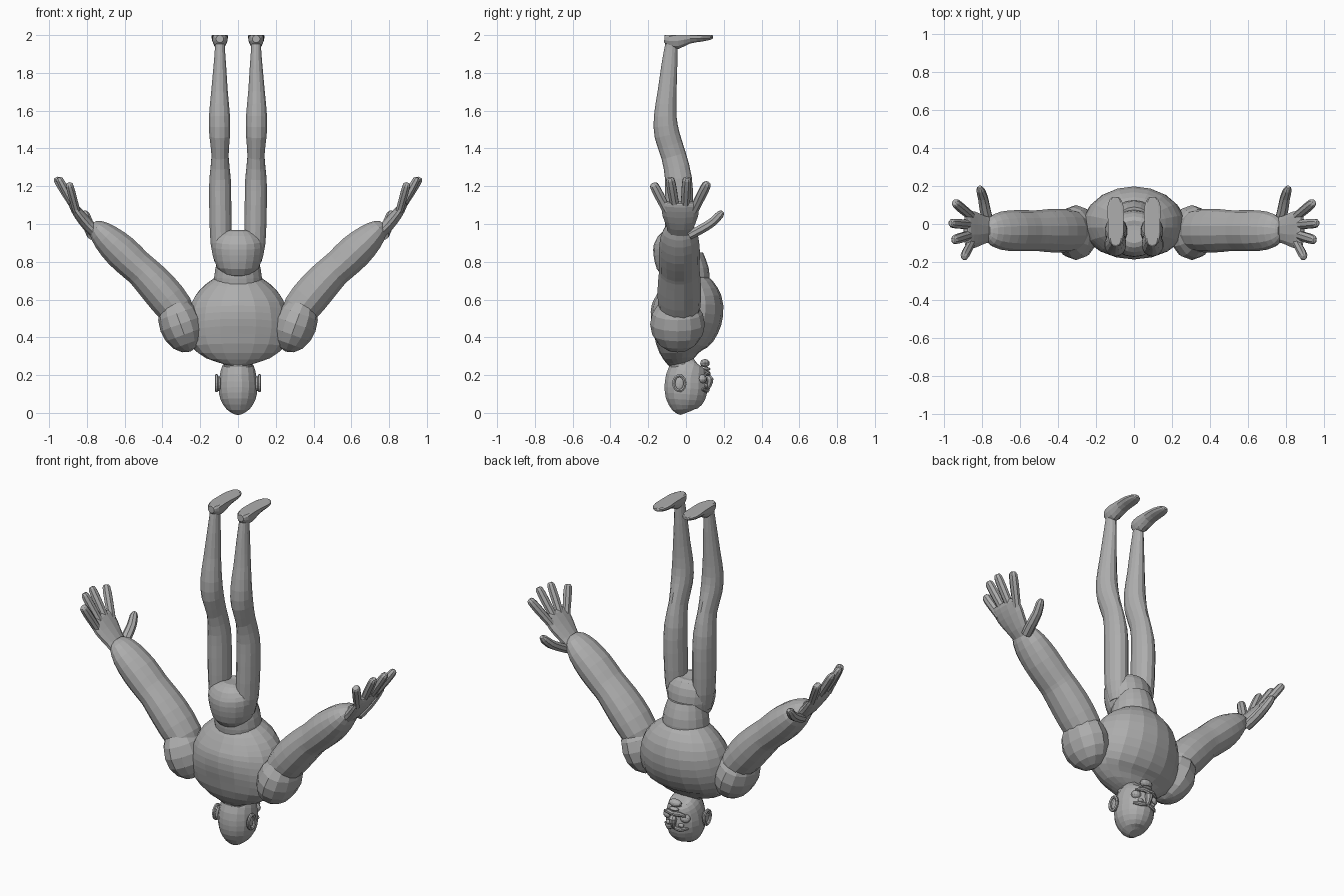
import bpy, bmesh
from math import sin, cos, pi
from mathutils import Vector, Matrix

old = bpy.data.objects.get("Cube")
if old:
    bpy.data.objects.remove(old, do_unlink=True)

GREY = (0.42, 0.42, 0.42, 1.0)
grey = bpy.data.materials.new("plain grey")
grey.use_nodes = True
grey.diffuse_color = GREY
grey.node_tree.nodes["Principled BSDF"].inputs["Base Color"].default_value = GREY

X_AXIS, Y_AXIS, Z_AXIS = Vector((1, 0, 0)), Vector((0, 1, 0)), Vector((0, 0, 1))


def finish(name, bm):
    """Turn a bmesh into a flat shaded grey object."""
    bmesh.ops.recalc_face_normals(bm, faces=bm.faces)
    mesh = bpy.data.meshes.new(name)
    bm.to_mesh(mesh)
    bm.free()
    mesh.materials.append(grey)
    obj = bpy.data.objects.new(name, mesh)
    bpy.context.collection.objects.link(obj)
    return obj


def refine(stations):
    """Add one smoothly interpolated station between each pair."""
    rows = [Vector(s) for s in stations]
    result = [rows[0]]
    for i in range(len(rows) - 1):
        p, q = rows[i], rows[i + 1]
        before = rows[max(i - 1, 0)]
        after = rows[min(i + 2, len(rows) - 1)]
        result += [(p + q) * 0.5 + (p + q - before - after) * 0.0625, q]
    return result


def loft(name, stations, ref=Y_AXIS, side=1, sides=14):
    """Skin elliptical rings (x, y, z, radius across, radius along ref)."""
    rows = refine(stations)
    bm = bmesh.new()
    rings = []
    for i, row in enumerate(rows):
        centre = Vector(row[:3])
        ahead = Vector(rows[min(i + 1, len(rows) - 1)][:3])
        behind = Vector(rows[max(i - 1, 0)][:3])
        tangent = (ahead - behind).normalized()
        along = (ref - tangent * ref.dot(tangent)).normalized()
        across = along.cross(tangent)
        ring = []
        for k in range(sides):
            angle = 2 * pi * (k + 0.5) / sides
            p = centre + across * row[3] * cos(angle) + along * row[4] * sin(angle)
            ring.append(bm.verts.new((p.x * side, p.y, min(p.z, 2))))
        rings.append(ring)
    for low, high in zip(rings, rings[1:]):
        for k in range(sides):
            n = (k + 1) % sides
            bm.faces.new((low[k], low[n], high[n], high[k]))
    bm.faces.new(rings[0])
    bm.faces.new(rings[-1])
    return finish(name, bm)


def upright(name, profile, sides=18):
    """Loft on the centre line from rows of (z, half width, back y, front y)."""
    return loft(name, [(0, (back + front) / 2, z, width, (front - back) / 2)
                       for z, width, back, front in profile], sides=sides)


def ball(name, centre, radii, side=1, turn=0.0, axis="Y"):
    bm = bmesh.new()
    bmesh.ops.create_uvsphere(bm, u_segments=12, v_segments=8, radius=1)
    place = (Matrix.Translation(centre) @ Matrix.Rotation(turn, 4, axis)
             @ Matrix.Diagonal((*radii, 1)))
    bm.transform(Matrix.Diagonal((side, 1, 1, 1)) @ place)
    return finish(name, bm)


# Trunk
upright("torso", [(.26, .07, -.09, .03), (.29, .17, -.12, .05), (.35, .25, -.16, .09),
                  (.42, .275, -.185, .15), (.5, .27, -.19, .19), (.58, .25, -.175, .198),
                  (.65, .205, -.15, .168), (.71, .13, -.11, .115), (.73, .07, -.07, .07)])
upright("waist", [(.62, .1, -.11, .11), (.68, .128, -.12, .125),
                  (.76, .122, -.125, .12), (.84, .1, -.11, .09)])
upright("pelvis", [(.73, .07, -.11, .03), (.77, .112, -.155, .06), (.84, .132, -.172, .075),
                   (.91, .132, -.172, .06), (.95, .1, -.15, .02), (.965, .05, -.1, -.03)])

# Head and neck
upright("neck", [(.2, .07, -.08, .05), (.28, .08, -.1, .04), (.36, .1, -.12, .06)], sides=12)
upright("head", [(0, .025, -.03, .03), (.02, .062, -.075, .065), (.07, .094, -.108, .1),
                 (.13, .104, -.116, .117), (.19, .099, -.108, .115), (.24, .086, -.08, .115),
                 (.275, .06, -.04, .105), (.285, .03, 0, .085)], sides=16)

# Face
loft("nose", [(0, .105, .12, .012, .014), (0, .12, .15, .016, .018),
              (0, .125, .178, .024, .022), (0, .115, .193, .014, .012)], sides=8)
ball("lower_lip", (0, .112, .232), (.03, .017, .01))
ball("chin", (0, .1, .263), (.04, .025, .022))

for side, word in ((1, "left"), (-1, "right")):
    # Face details and ears
    ball(word + "_eye", (.04, .104, .143), (.018, .012, .012), side)
    loft(word + "_brow", [(.01, .116, .125, .008, .01), (.04, .112, .118, .01, .012),
                          (.075, .085, .125, .005, .007)], Z_AXIS, side, 8)
    loft(word + "_moustache", [(0, .12, .205, .01, .014), (.035, .114, .21, .012, .014),
                               (.07, .1, .2, .006, .007)], Z_AXIS, side, 8)
    ball(word + "_cheek", (.055, .085, .18), (.03, .025, .025), side)
    ball(word + "_ear_base", (.102, -.035, .155), (.012, .028, .04), side, -.2, "X")
    rim = [(.114, -.035 + .03 * cos(a), .157 + .04 * sin(a), .009, .009)
           for a in (2 * pi * k / 10 for k in range(11))]
    loft(word + "_ear_rim", rim, X_AXIS, side, 6)

    # Shoulder and arm
    ball(word + "_shoulder", (.305, -.045, .47), (.112, .145, .155), side, .35)
    arm = [(.27, .46, .06, .08), (.33, .55, .098, .11), (.42, .66, .102, .115),
           (.5, .745, .093, .108), (.54, .78, .092, .107), (.62, .855, .095, .108),
           (.7, .93, .078, .1), (.75, .98, .05, .075), (.77, 1, .02, .035)]
    loft(word + "_arm", [(x, -.035, z, a, b) for x, z, a, b in arm], side=side)

    # Hand
    loft(word + "_palm", [(.73, -.03, .93, .03, .06), (.79, -.03, .99, .034, .075),
                          (.84, -.03, 1.05, .03, .098), (.875, -.03, 1.1, .022, .1),
                          (.885, -.03, 1.115, .012, .08)], side=side, sides=12)
    loft(word + "_thumb", [(.77, .02, .94, .025, .03), (.785, .085, .975, .026, .03),
                           (.795, .14, 1.01, .025, .027), (.808, .18, 1.05, .022, .022),
                           (.81, .195, 1.065, .01, .01)], X_AXIS, side, 8)
    fingers = {"index": (.04, .115, .945, 1.22), "middle": (-.005, .005, .965, 1.245),
               "ring": (-.055, -.085, .95, 1.245), "little": (-.1, -.175, .895, 1.215)}
    for finger, (base_y, tip_y, tip_x, tip_z) in fingers.items():
        base = Vector((.855, base_y, 1.07))
        tip = Vector((tip_x, tip_y, tip_z))
        loft(word + "_" + finger + "_finger",
             [(*base.lerp(tip, t), r * .85, r) for t, r in
              ((0, .025), (.35, .026), (.65, .027), (.93, .024), (1, .012))],
             side=side, sides=8)

    # Leg and foot
    leg = [(.085, -.04, .8, .04, .05), (.09, -.04, .9, .057, .07),
           (.094, -.037, 1.1, .06, .075), (.095, -.04, 1.24, .058, .071),
           (.095, -.065, 1.36, .046, .066), (.097, -.1, 1.47, .056, .067),
           (.098, -.11, 1.57, .057, .06), (.098, -.1, 1.7, .045, .05),
           (.096, -.088, 1.84, .034, .042), (.096, -.08, 1.93, .027, .034),
           (.096, -.075, 1.97, .027, .03)]
    loft(word + "_leg", leg, side=side)
    loft(word + "_foot", [(.096, -.115, 1.98, .02, .02), (.096, -.09, 1.98, .036, .045),
                          (.096, -.045, 1.985, .042, .06), (.096, .02, 1.99, .043, .036),
                          (.097, .09, 1.99, .044, .024), (.098, .13, 1.99, .03, .015),
                          (.098, .143, 1.99, .012, .008)], Z_AXIS, side, 12)
